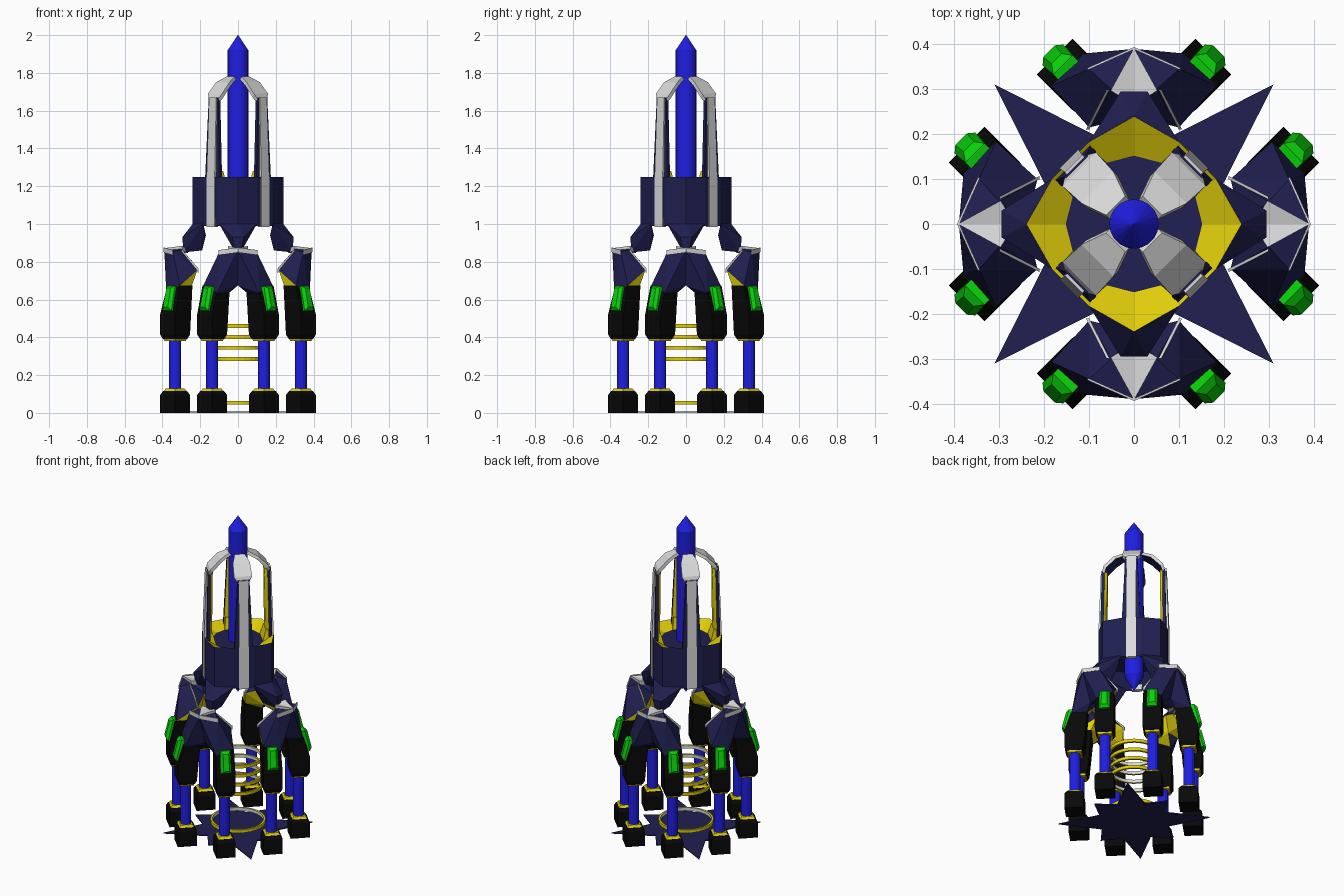
import bpy, bmesh, math
from mathutils import Matrix, Vector

if "Cube" in bpy.data.objects:
    bpy.data.objects.remove(bpy.data.objects["Cube"])

def mat(name, rgb):
    m = bpy.data.materials.new(name)
    m.diffuse_color = (*rgb, 1)
    m.use_nodes = True
    m.node_tree.nodes["Principled BSDF"].inputs["Base Color"].default_value = m.diffuse_color
    return m

NAVY = mat("navy", (0.014, 0.014, 0.082))
BLUE = mat("blue", (0.013, 0.013, 0.76))
SILVER = mat("silver", (0.7, 0.7, 0.7))
YELLOW = mat("yellow", (0.74, 0.61, 0.003))
GREEN = mat("green", (0.003, 0.64, 0.003))
BLACK = mat("black", (0.0025, 0.0025, 0.0025))

def finish(bm, name, mats, rule=None):
    bmesh.ops.recalc_face_normals(bm, faces=bm.faces)
    bm.normal_update()
    if rule:
        for f in bm.faces:
            f.material_index = rule(f)
    me = bpy.data.meshes.new(name)
    bm.to_mesh(me)
    bm.free()
    for m in mats:
        me.materials.append(m)
    return me

def hull(name, pts, mats, rule=None):
    """Convex solid around a few corner points."""
    bm = bmesh.new()
    for p in pts:
        bm.verts.new(p)
    r = bmesh.ops.convex_hull(bm, input=bm.verts)
    junk = {e for e in r["geom_interior"] + r["geom_unused"] if isinstance(e, bmesh.types.BMVert)}
    bmesh.ops.delete(bm, geom=list(junk), context='VERTS')
    bmesh.ops.dissolve_limit(bm, angle_limit=0.02, verts=bm.verts, edges=bm.edges)
    return finish(bm, name, mats, rule)

def lathe(name, prof, n, mats, rule=None, closed=False):
    """Revolve (radius, z) points; closed makes a ring, otherwise ends are capped."""
    bm = bmesh.new()
    rows = [[bm.verts.new((r * math.cos(2 * math.pi * i / n), r * math.sin(2 * math.pi * i / n), z))
             for i in range(n)] for r, z in prof]
    for a in range(len(rows) - (0 if closed else 1)):
        A, B = rows[a], rows[(a + 1) % len(rows)]
        for i in range(n):
            j = (i + 1) % n
            bm.faces.new((A[i], A[j], B[j], B[i]))
    if not closed:
        bm.faces.new(rows[0])
        bm.faces.new(rows[-1])
    return finish(bm, name, mats, rule)

def place(me, name, M=Matrix()):
    ob = bpy.data.objects.new(name, me)
    bpy.context.collection.objects.link(ob)
    ob.matrix_world = M
    return ob

def rotz(deg):
    return Matrix.Rotation(math.radians(deg), 4, 'Z')

def rect(r0, r1, hw, z):
    return [(r, t, z) for r in (r0, r1) for t in (-hw, hw)]

# centre rod with points at both ends
place(lathe("centre_rod", [(0.001, 0.875), (0.055, 0.965), (0.055, 1.92), (0.001, 2.0)], 20, [BLUE]), "centre_rod")

# twelve-sided body with a recessed underside, yellow funnel rim and navy floor
quad = [(0.24, 0), (0.183, 0.1), (0.1, 0.183)]
ring = [rotz(90 * k) @ Vector((x, y, 0)) for k in range(4) for x, y in quad]
bm = bmesh.new()
rows = [[bm.verts.new((*(v.xy * 0.7), 1.08)) for v in ring]]
rows += [[bm.verts.new((v.x, v.y, z)) for v in ring] for z in (0.99, 1.25)]
rows.append([bm.verts.new((*(v.xy.normalized() * 0.152), 1.21)) for v in ring])
for A, B in zip(rows, rows[1:]):
    for i in range(12):
        bm.faces.new((A[i], A[(i + 1) % 12], B[(i + 1) % 12], B[i]))
bm.faces.new(rows[0])
bm.faces.new(rows[-1])
place(finish(bm, "body", [NAVY, YELLOW], lambda f: int(1.215 < f.calc_center_median().z < 1.245)), "body")

# four diagonal pillars with silver stripes, yellow linings and bent caps
pillar = hull("pillar", rect(0.174, 0.193, 0.056, 1.2) + rect(0.168, 0.184, 0.035, 1.67), [NAVY])
lining = hull("pillar_lining", rect(0.158, 0.158, 0.024, 1.2) + rect(0.175, 0.175, 0.055, 1.2)
              + rect(0.152, 0.152, 0.02, 1.66) + rect(0.169, 0.169, 0.034, 1.66), [YELLOW])
fillet = hull("lining_foot", rect(0.135, 0.19, 0.055, 1.2) + rect(0.156, 0.178, 0.045, 1.28), [YELLOW])
stripe = hull("stripe", rect(0.18, 0.205, 0.03, 0.985) + rect(0.18, 0.205, 0.03, 1.25)
              + rect(0.18, 0.19, 0.027, 1.67), [SILVER])
cap_rows = [(0.058, 1.78, 0.03), (0.115, 1.75, 0.05), (0.172, 1.69, 0.053), (0.187, 1.65, 0.028)]
cap_rule = lambda f: int(f.normal.dot(Vector((0.7, 0, 0.7))) < -0.3)
caps = []
for (r0, z0, w0), (r1, z1, w1) in zip(cap_rows, cap_rows[1:]):
    pts = [(r - d, s * w, z - d) for r, z, w in ((r0, z0, w0), (r1, z1, w1)) for s in (-1, 1) for d in (0, 0.014)]
    caps.append(hull("pillar_cap", pts, [SILVER, NAVY], cap_rule))
for k in range(4):
    for me in [pillar, lining, fillet, stripe] + caps:
        place(me, me.name, rotz(45 + 90 * k))

# shoulder, built along +y and repeated around
shoulder = hull("shoulder", [(s * x, y, z) for s in (-1, 1) for x, y, z in (
    (0.1, 0.183, 1.0), (0.001, 0.24, 1.0), (0.06, 0.17, 0.94), (0.03, 0.295, 0.93),
    (0.014, 0.288, 0.85), (0.02, 0.19, 0.86))], [NAVY])

# hip top: silver plate folded along the middle, outer band and two sloping ridges
plates, bands, ridges = [], [], []
for s in (-1, 1):
    plates.append(hull("hip_plate", [(s * x, y, z - d) for x, y, z in (
        (0, 0.392, 0.872), (0.052, 0.297, 0.884), (0, 0.265, 0.872)) for d in (0, 0.025)], [SILVER]))
    bands.append(hull("hip_band", [(s * x, y - d, z - s0) for x, y, z in ((0, 0.394, 0.875), (0.103, 0.348, 0.862))
                                   for s0 in (0, 0.024) for d in (0, 0.005)], [SILVER]))
    ridges.append(hull("hip_ridge", [(s * (x + d), y, z - e) for x, y, z in ((0.054, 0.3, 0.868), (0.1, 0.21, 0.765))
                                     for d in (0, 0.007) for e in (0, 0.025)], [SILVER]))

# leg frame: local +x points diagonally outwards
def leg_matrix(s):
    return Matrix.Translation((s * 0.137, 0.333, 0)) @ rotz(90 - 45 * s)

# hips and knees meet on a slope that is lower between the two legs of a pair
hips, knees = [], []
for s in (-1, 1):
    seam = lambda x0, x1, hw: [(x, t, 0.675 if t * s < 0 else 0.635) for x in (x0, x1) for t in (-hw, hw)]
    top = [leg_matrix(s) @ Vector(p) for p in seam(-0.075, 0.015, 0.051)]
    pts = [(0, 0.39, 0.86), (s * 0.1, 0.345, 0.85), (s * 0.05, 0.3, 0.868), (s * 0.1, 0.215, 0.757),
           (0, 0.24, 0.8), (0, 0.33, 0.675), (0, 0.26, 0.69)]
    hips.append(hull("hip", pts + [tuple(p) for p in top], [NAVY, YELLOW],
                     lambda f: int(f.normal.y < -0.6 and f.normal.z < 0.1)))
    knees.append(hull("knee", rect(-0.045, 0.045, 0.045, 0.39) + rect(-0.056, 0.056, 0.056, 0.415)
                      + rect(-0.056, 0.056, 0.056, 0.52) + seam(-0.077, 0.019, 0.053), [BLACK]))

foot = hull("foot", rect(-0.056, 0.056, 0.056, 0) + rect(-0.056, 0.056, 0.056, 0.095)
            + rect(-0.045, 0.045, 0.045, 0.115), [BLACK])
ankle = hull("ankle_plate", rect(-0.047, 0.047, 0.047, 0.11) + rect(-0.035, 0.035, 0.035, 0.128), [YELLOW])
collar = hull("collar", rect(-0.04, 0.04, 0.04, 0.38) + rect(-0.044, 0.044, 0.044, 0.393), [YELLOW])
shin = lathe("shin", [(0.032, 0.1), (0.032, 0.42)], 14, [BLUE])
slope = lambda z: 0.056 - 0.037 * (z - 0.52) / 0.155   # outer knee face
pad = hull("green_pad", [(slope(z) + d, t, z + d * 0.2) for z, t0, d in (
    (0.54, 0.033, -0.01), (0.67, 0.03, -0.01), (0.54, 0.033, 0.01), (0.67, 0.03, 0.01),
    (0.555, 0.018, 0.026), (0.655, 0.016, 0.026)) for t in (-t0, t0)], [GREEN])

for k in range(4):
    R = rotz(90 * k)
    for me in [shoulder] + plates + bands + ridges + hips:
        place(me, me.name, R)
    for s, knee in zip((-1, 1), knees):
        for me in (knee, foot, ankle, collar, shin, pad):
            place(me, me.name, R @ leg_matrix(s))

# rings: yellow outside, silver inside
def hoop(name, r, z, h):
    prof = [(r, z - h / 2), (r, z + h / 2), (r - 0.012, z + h / 2), (r - 0.012, z - h / 2)]
    def inner(f):
        c = f.calc_center_median()
        return int(f.normal.x * c.x + f.normal.y * c.y < -0.01)
    place(lathe(name, prof, 28, [YELLOW, SILVER], inner, True), name)

for z in (0.46, 0.402, 0.345, 0.285):
    hoop("coil_ring", 0.145, z, 0.02)
hoop("base_ring", 0.16, 0.054, 0.02)

# thin star-shaped base plate: four long diagonal points, four short ones
bm = bmesh.new()
star = [[bm.verts.new((r * math.cos(a), r * math.sin(a), z)) for i in range(16)
         for r, a in [((0.3, 0.21, 0.44, 0.21)[i % 4], i * math.pi / 8)]] for z in (0.002, 0.008)]
for row in star:
    bm.faces.new(row)
for i in range(16):
    j = (i + 1) % 16
    bm.faces.new((star[0][i], star[0][j], star[1][j], star[1][i]))
place(finish(bm, "base_star", [NAVY]), "base_star")
